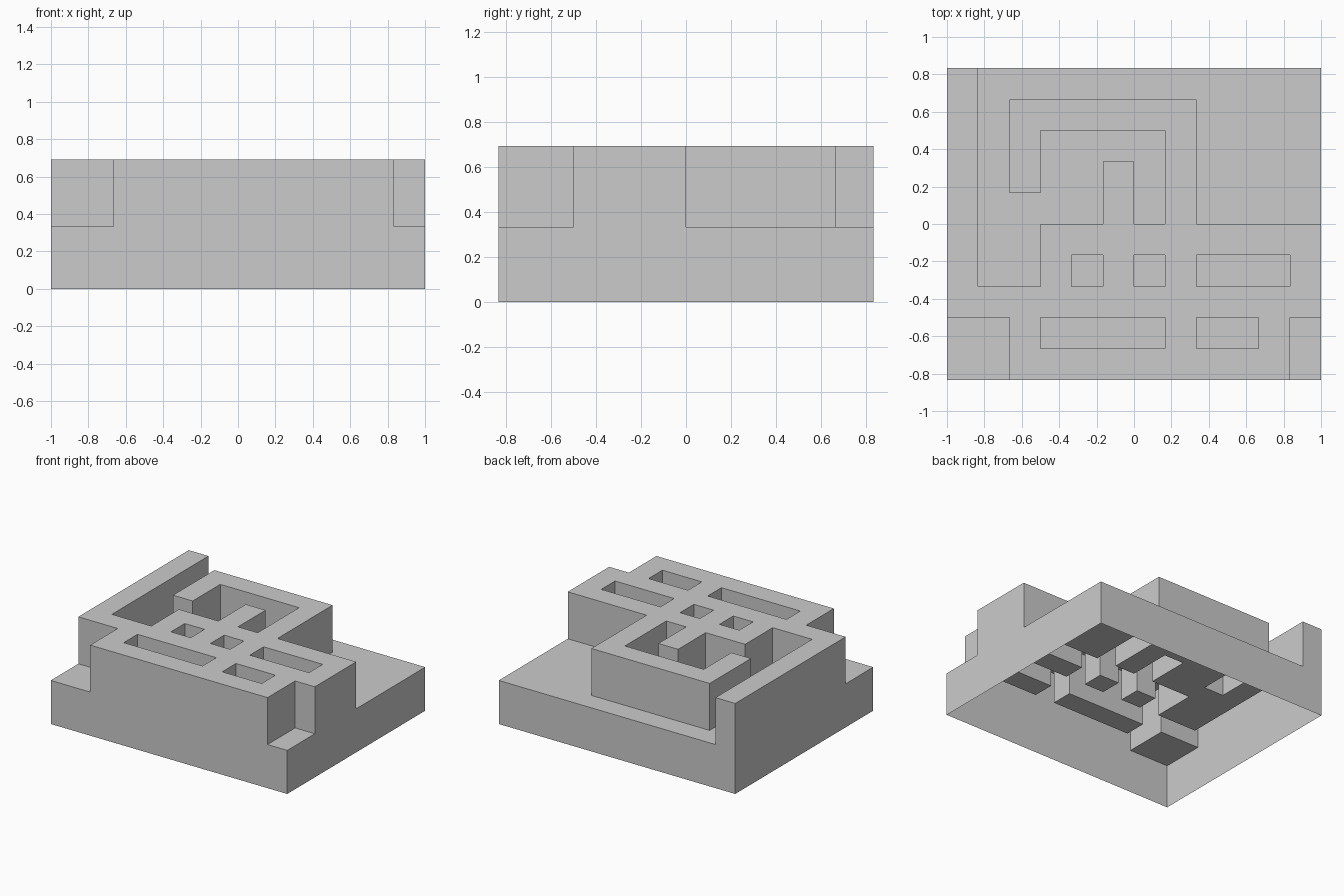
import bpy, bmesh, math

if "Cube" in bpy.data.objects:
    bpy.data.objects.remove(bpy.data.objects["Cube"])

CELL = 1 / 6
FLOOR, TOP = 0.333, 0.692

# Plan of the block, back row first: '#' = raised wall, '.' = low floor
PLAN = [
    "#...........",
    "#.######....",
    "#.#....#....",
    "#.#..#.#....",
    "#....#.#....",
    "#..#########",
    "#..#.#.#...#",
    "############",
    "..#....#..#.",
    "..#########.",
]
ROWS, COLS = len(PLAN), len(PLAN[0])


def inside(c, r):
    return 0 <= c < COLS and 0 <= r < ROWS


def high(c, r):
    return inside(c, r) and PLAN[ROWS - 1 - r][c] == "#"


def add_object(name, bm):
    mesh = bpy.data.meshes.new(name)
    bm.to_mesh(mesh)
    bm.free()
    ob = bpy.data.objects.new(name, mesh)
    bpy.context.collection.objects.link(ob)
    return ob


# Stepped shell, open underneath
bm = bmesh.new()


def face(*pts):
    bm.faces.new([bm.verts.new(p) for p in pts])


def wall(a, b, z0, z1):
    face((*a, z0), (*b, z0), (*b, z1), (*a, z1))


for r in range(ROWS):
    for c in range(COLS):
        x, y = -1 + c * CELL, -ROWS * CELL / 2 + r * CELL
        corners = [(x, y), (x + CELL, y), (x + CELL, y + CELL), (x, y + CELL)]
        z = TOP if high(c, r) else FLOOR
        face(*[(*p, z) for p in corners])
        for i, (dc, dr) in enumerate([(0, -1), (1, 0), (0, 1), (-1, 0)]):
            a, b = corners[i], corners[(i + 1) % 4]
            if not inside(c + dc, r + dr):
                wall(a, b, 0, FLOOR)
            if high(c, r) and not high(c + dc, r + dr):
                wall(a, b, FLOOR, TOP)

bmesh.ops.remove_doubles(bm, verts=bm.verts, dist=1e-4)
bmesh.ops.dissolve_limit(bm, angle_limit=math.radians(1),
                         verts=bm.verts, edges=bm.edges)
add_object("maze_block", bm)

# Thin square tiles lying on the wall tops
for n, (x, y) in enumerate([(-0.917, 0.75), (-0.917, 0.583),
                            (-0.417, -0.25), (-0.583, -0.58)]):
    bm = bmesh.new()
    bmesh.ops.create_grid(bm, x_segments=1, y_segments=1, size=0.06)
    bmesh.ops.translate(bm, verts=bm.verts, vec=(x, y, TOP + 0.002))
    add_object(f"wall_tile_{n + 1}", bm)
